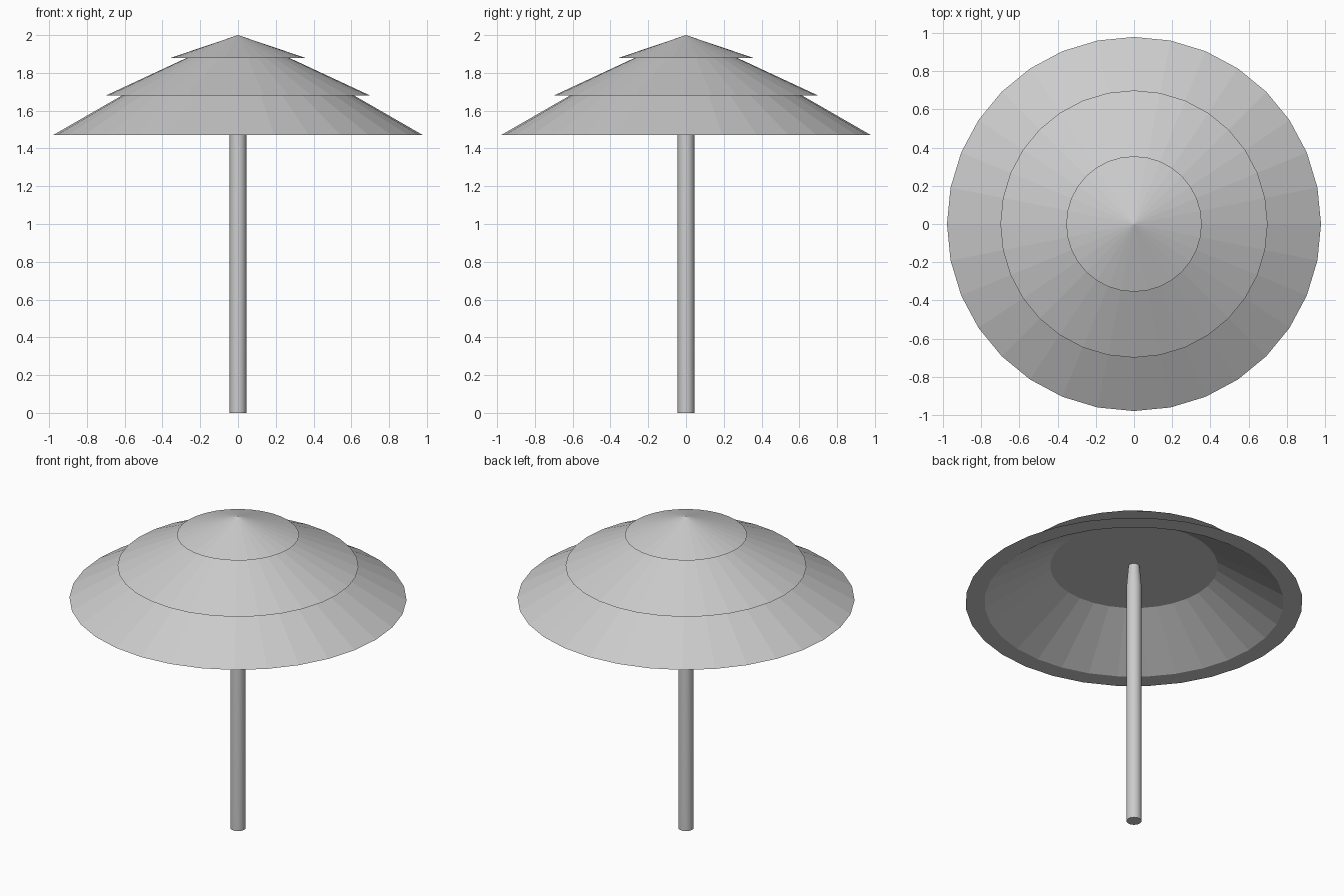
import bpy, bmesh, math

if "Cube" in bpy.data.objects:
    bpy.data.objects.remove(bpy.data.objects["Cube"])

SIDES = 32


def lathe(name, profile):
    """Revolve (radius, z) points around z; radius 0 becomes a pole vertex."""
    bm = bmesh.new()
    verts = [bm.verts.new((r, 0, z)) for r, z in profile]
    edges = [bm.edges.new(pair) for pair in zip(verts, verts[1:])]
    bmesh.ops.spin(bm, geom=verts + edges, cent=(0, 0, 0), axis=(0, 0, 1),
                   angle=math.tau, steps=SIDES, use_merge=False)
    bmesh.ops.remove_doubles(bm, verts=bm.verts, dist=0.0005)
    bmesh.ops.recalc_face_normals(bm, faces=bm.faces)
    mesh = bpy.data.meshes.new(name)
    bm.to_mesh(mesh)
    bm.free()
    obj = bpy.data.objects.new(name, mesh)
    bpy.context.collection.objects.link(obj)
    return obj


# Three-tiered canopy with overhanging rims and a hollow underside
lathe("canopy", [
    (0, 2.0), (0.355, 1.88),        # top tier
    (0.27, 1.88), (0.70, 1.68),     # middle tier
    (0.615, 1.68), (0.98, 1.47),    # lower tier
    (0.87, 1.47), (0.487, 1.71),    # rim and inner slope
    (0, 1.71),                      # flat ceiling
])

# Pole, narrowing slightly where it meets the ceiling
pole = lathe("pole", [
    (0, 0), (0.044, 0), (0.044, 1.57), (0.032, 1.715), (0, 1.715),
])
bpy.context.view_layer.objects.active = pole
pole.select_set(True)
bpy.ops.object.shade_smooth_by_angle(angle=math.radians(30))
